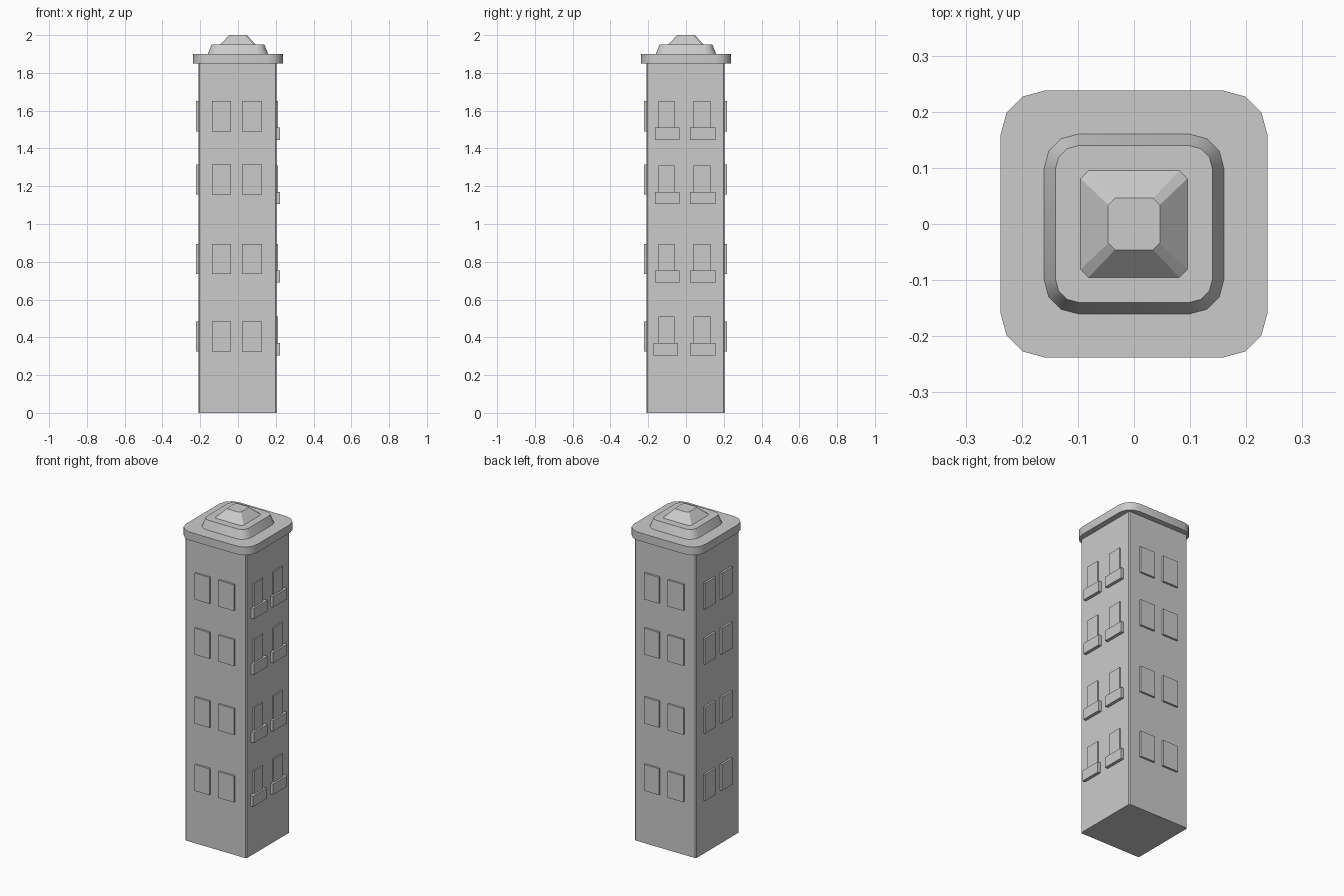
import bpy, bmesh, math
from mathutils import Matrix, Vector

cube = bpy.data.objects.get("Cube")
if cube:
    bpy.data.objects.remove(cube, do_unlink=True)

stone = bpy.data.materials.new("light grey stone")
stone.use_nodes = True
GREY = (0.6, 0.6, 0.6, 1)
stone.diffuse_color = GREY
stone.node_tree.nodes["Principled BSDF"].inputs["Base Color"].default_value = GREY

CENTRE = Vector((-0.003, -0.003, 0))   # axis of the shaft
HALF = 0.207                           # half width of the shaft


def finish(name, bm, smooth=False):
    bmesh.ops.recalc_face_normals(bm, faces=bm.faces)
    mesh = bpy.data.meshes.new(name)
    bm.to_mesh(mesh)
    bm.free()
    mesh.materials.append(stone)
    ob = bpy.data.objects.new(name, mesh)
    bpy.context.collection.objects.link(ob)
    if smooth:
        bpy.ops.object.select_all(action='DESELECT')
        bpy.context.view_layer.objects.active = ob
        ob.select_set(True)
        bpy.ops.object.shade_smooth_by_angle(angle=math.radians(35))
    return ob


def outline(half, radius, steps):
    """Square with rounded (or, with one step, chamfered) corners."""
    points = []
    for quarter in range(4):
        turn = Matrix.Rotation(quarter * math.pi / 2, 2)
        for i in range(steps + 1):
            a = i / steps * math.pi / 2
            c = half - radius
            points.append(turn @ Vector((c + radius * math.cos(a), c + radius * math.sin(a))))
    return points


def tier(name, low, high, steps, centre=(0, 0), smooth=False):
    """Block lofted between two outlines, each given as (z, half, radius)."""
    bm = bmesh.new()
    rings = [[bm.verts.new((p.x + centre[0], p.y + centre[1], z))
              for p in outline(half, radius, steps)]
             for z, half, radius in (low, high)]
    count = len(rings[0])
    for i in range(count):
        j = (i + 1) % count
        bm.faces.new((rings[0][i], rings[0][j], rings[1][j], rings[1][i]))
    bm.faces.new(rings[0])
    bm.faces.new(rings[1])
    return finish(name, bm, smooth)


def wall_boxes(name, side, spans, rows, height, depth):
    """Grid of slabs on one wall; side counts quarter turns from the front."""
    bm = bmesh.new()
    turn = Matrix.Translation(CENTRE) @ Matrix.Rotation(side * math.pi / 2, 4, 'Z')
    for z in rows:
        for u0, u1 in spans:
            place = Matrix.Translation(((u0 + u1) / 2, -HALF - depth / 2 + 0.005, z + height / 2))
            size = Matrix.Diagonal((u1 - u0, depth + 0.01, height, 1))
            bmesh.ops.create_cube(bm, size=1, matrix=turn @ place @ size)
    return finish(name, bm)


# Shaft and stepped roof
tier("tower_shaft", (0, HALF, 0.006), (1.86, HALF, 0.006), 1, CENTRE)
tier("cornice", (1.85, 0.238, 0.08), (1.9, 0.238, 0.08), 3, smooth=True)
tier("roof_step", (1.9, 0.16, 0.06), (1.95, 0.14, 0.042), 3, smooth=True)
tier("roof_cap", (1.95, 0.095, 0.014), (2.0, 0.046, 0.012), 1)

# Windows on the front, back and left-hand walls
rows = (0.325, 0.735, 1.155, 1.49)
spans = ((-0.135, -0.034), (0.025, 0.13))
for name, side in (("front_windows", 0), ("back_windows", 2), ("side_windows", 3)):
    wall_boxes(name, side, spans, rows, 0.16, 0.012)

# Tall openings with balconies on the remaining wall
balcony_rows = (0.305, 0.69, 1.105, 1.445)
for i, (z, top) in enumerate(zip(balcony_rows, (0.51, 0.895, 1.31, 1.65))):
    wall_boxes(f"balcony_door_{i + 1}", 1, ((-0.142, -0.057), (0.043, 0.133)),
               (z + 0.04,), top - z - 0.04, 0.008)
    shift = -0.008 if i == 0 else 0
    wall_boxes(f"balcony_{i + 1}", 1, ((-0.162 + shift, -0.032 + shift), (0.023, 0.158)),
               (z,), 0.065, 0.019)
